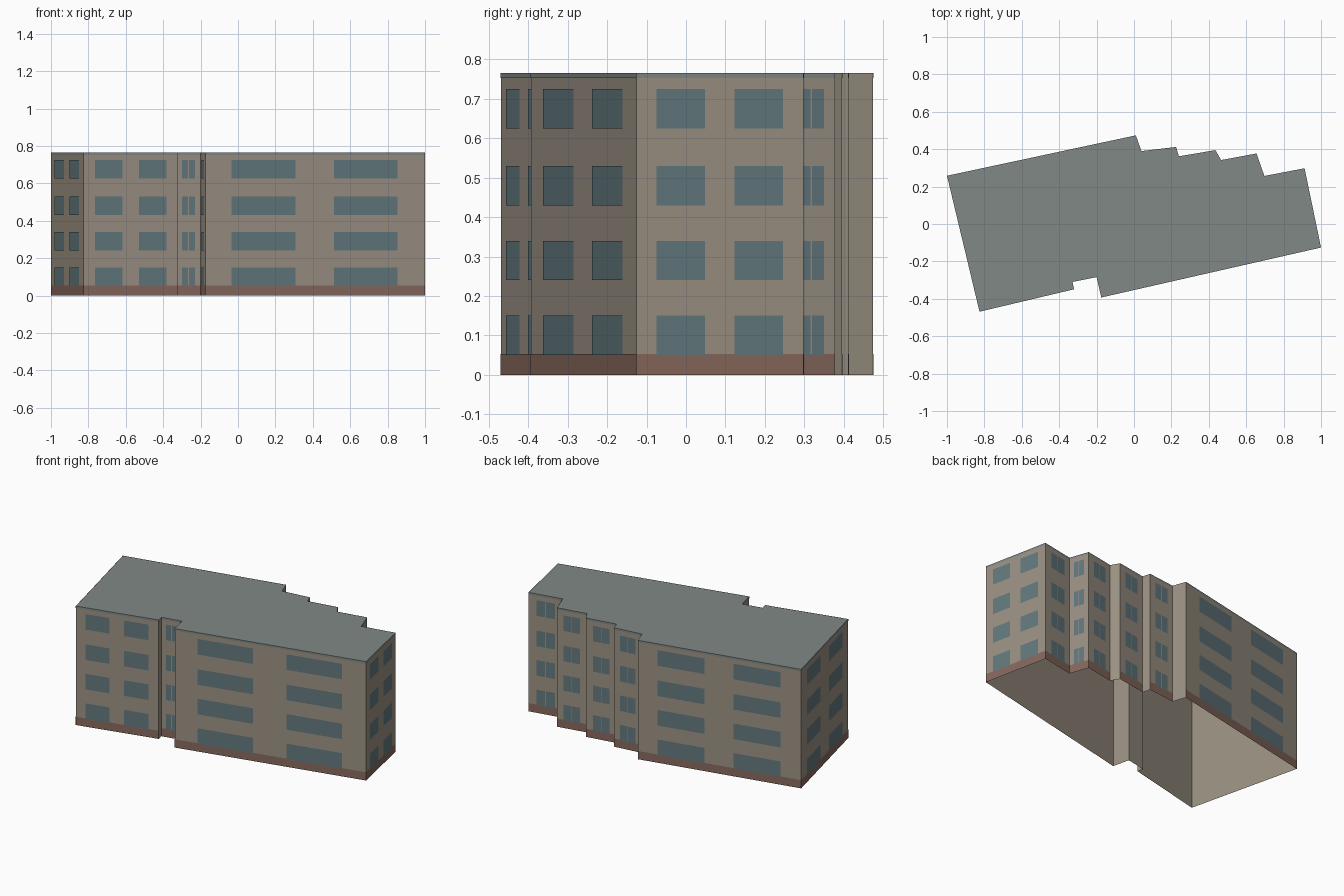
import bpy
from mathutils import Vector

if "Cube" in bpy.data.objects:
    bpy.data.objects.remove(bpy.data.objects["Cube"])

# footprint, counter-clockwise from the front left corner
PLAN = [(-0.826, -0.469), (-0.32, -0.349), (-0.329, -0.31), (-0.2, -0.284),
        (-0.175, -0.393), (1.0, -0.126), (0.912, 0.298), (0.697, 0.257),
        (0.655, 0.377), (0.466, 0.342), (0.435, 0.395), (0.24, 0.362),
        (0.225, 0.412), (0.04, 0.39), (0.01, 0.474), (-1.0, 0.258)]
H = 0.765
BASE_TOP = 0.053
FASCIA = 0.752
ROWS = [(0.05, 0.15), (0.24, 0.34), (0.43, 0.53), (0.625, 0.725)]
WIDE = [(0.12, 0.41), (0.585, 0.875)]
PAIR = [(0.23, 0.485), (0.515, 0.77)]


def material(name, rgb):
    m = bpy.data.materials.new(name)
    m.diffuse_color = (*rgb, 1)
    m.use_nodes = True
    m.node_tree.nodes["Principled BSDF"].inputs["Base Color"].default_value = m.diffuse_color
    return m


def build(name, faces, mat):
    verts, polys = [], []
    for f in faces:
        polys.append(range(len(verts), len(verts) + len(f)))
        verts += f
    me = bpy.data.meshes.new(name)
    me.from_pydata(verts, [], [tuple(p) for p in polys])
    me.materials.append(mat)
    ob = bpy.data.objects.new(name, me)
    bpy.context.collection.objects.link(ob)


def panel(a, b, u0, u1, z0, z1, off=0.0):
    """Upright rectangle on wall a-b, pushed outwards by off."""
    d = b - a
    n = Vector((d.y, -d.x)).normalized() * off
    p, q = a + d * u0 + n, a + d * u1 + n
    return [(p.x, p.y, z0), (q.x, q.y, z0), (q.x, q.y, z1), (p.x, p.y, z1)]


walls, plinth, fascia, glass = [], [], [], []
pts = [Vector(p) for p in PLAN]
for a, b in zip(pts, pts[1:] + pts[:1]):
    walls.append(panel(a, b, 0, 1, 0, H))
    length = (b - a).length
    # the short return walls are plain
    if length < 0.1:
        continue
    plinth.append(panel(a, b, 0, 1, 0, BASE_TOP, 0.001))
    fascia.append(panel(a, b, 0, 1, FASCIA, H, 0.001))
    for u0, u1 in (WIDE if length > 0.3 else PAIR):
        for z0, z1 in ROWS:
            glass.append(panel(a, b, u0, u1, z0, z1, 0.002))

# open-bottomed shell with a flat roof
build("walls", walls, material("render", (0.33, 0.285, 0.23)))
build("plinth", plinth, material("brick", (0.24, 0.14, 0.11)))
roof_mat = material("roofing", (0.22, 0.25, 0.235))
build("roof", [[(x, y, H) for x, y in PLAN]], roof_mat)
build("roof_edge", fascia, roof_mat)
build("windows", glass, material("glass", (0.125, 0.19, 0.21)))
